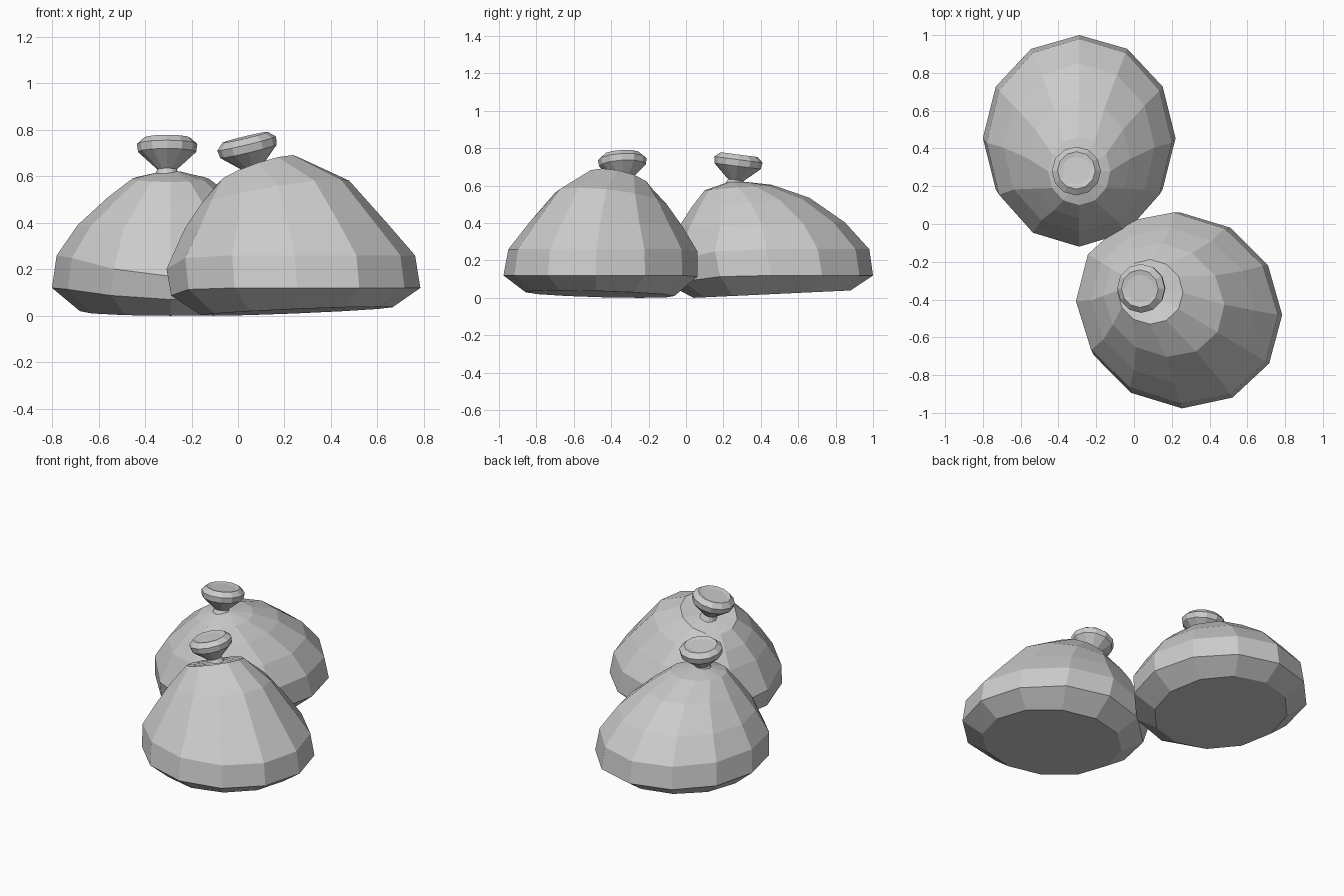
import bpy, bmesh
from math import sin, cos, pi, radians
from mathutils import Vector, Matrix

if "Cube" in bpy.data.objects:
    bpy.data.objects.remove(bpy.data.objects["Cube"])

SIDES = 12
grey = bpy.data.materials.new("plain_grey")
grey.use_nodes = True
grey.diffuse_color = (0.6, 0.6, 0.6, 1)
grey.node_tree.nodes["Principled BSDF"].inputs["Base Color"].default_value = (0.6, 0.6, 0.6, 1)


def loft(name, rings, matrix):
    """Skin a stack of rings, capping both ends."""
    bm = bmesh.new()
    loops = [[bm.verts.new(p) for p in ring] for ring in rings]
    for a, b in zip(loops, loops[1:]):
        for i in range(SIDES):
            j = (i + 1) % SIDES
            bm.faces.new((a[i], a[j], b[j], b[i]))
    bm.faces.new(loops[0][::-1])
    bm.faces.new(loops[-1])
    bmesh.ops.recalc_face_normals(bm, faces=bm.faces)
    mesh = bpy.data.meshes.new(name)
    bm.to_mesh(mesh)
    bm.free()
    mesh.materials.append(grey)
    obj = bpy.data.objects.new(name, mesh)
    obj.matrix_world = matrix
    bpy.context.collection.objects.link(obj)
    return obj


def ring(back, front, half_width, z, slope=0, sag=0):
    """Oval ring along the lean axis; sag droops its leading side."""
    mid, half = (back + front) / 2, (front - back) / 2
    points = []
    for i in range(SIDES):
        c, s = cos(2 * pi * i / SIDES), sin(2 * pi * i / SIDES)
        points.append((mid + half * c, half_width * s,
                       z + slope * half * c - sag * max(0, c) ** 3))
    return points


def mound(name, center, lean, shoulder, top):
    rings = [
        ring(-0.40, 0.44, 0.39, 0.02, slope=-0.047),
        ring(-0.52, 0.57, 0.51, 0.12, sag=0.05),
        ring(-0.50, 0.60, 0.49, 0.26, sag=0.09),
        ring(-0.37, 0.52, 0.40, 0.39, slope=-0.03),
        shoulder, top,
        ring(0.16, 0.25, 0.045, 0.62),
    ]
    loft(name, rings, Matrix.Translation(center) @ Matrix.Rotation(radians(lean), 4, "Z"))


def knob(name, base, axis):
    profile = [(0.06, -0.03), (0.042, 0.01), (0.125, 0.085), (0.13, 0.12),
               (0.10, 0.147), (0.075, 0.142)]
    rings = [[(r * cos(2 * pi * i / SIDES), r * sin(2 * pi * i / SIDES), h)
              for i in range(SIDES)] for r, h in profile]
    turn = Vector((0, 0, 1)).rotation_difference(Vector(axis)).to_matrix().to_4x4()
    loft(name, rings, Matrix.Translation(base) @ turn)


# Rear mound, upright
mound("rear_mound", (-0.29, 0.48, 0), -90,
      ring(-0.18, 0.45, 0.27, 0.51, slope=-0.08),
      ring(0.02, 0.38, 0.165, 0.59, slope=-0.08))
knob("rear_knob", (-0.305, 0.265, 0.62), (0, 0.13, 1))

# Front mound, tipped further over
mound("front_mound", (0.27, -0.47, 0), 149,
      ring(-0.20, 0.46, 0.29, 0.53, slope=-0.18),
      ring(0.04, 0.39, 0.17, 0.625, slope=-0.38))
knob("front_knob", (0.065, -0.335, 0.625), (-0.24, -0.05, 1))
